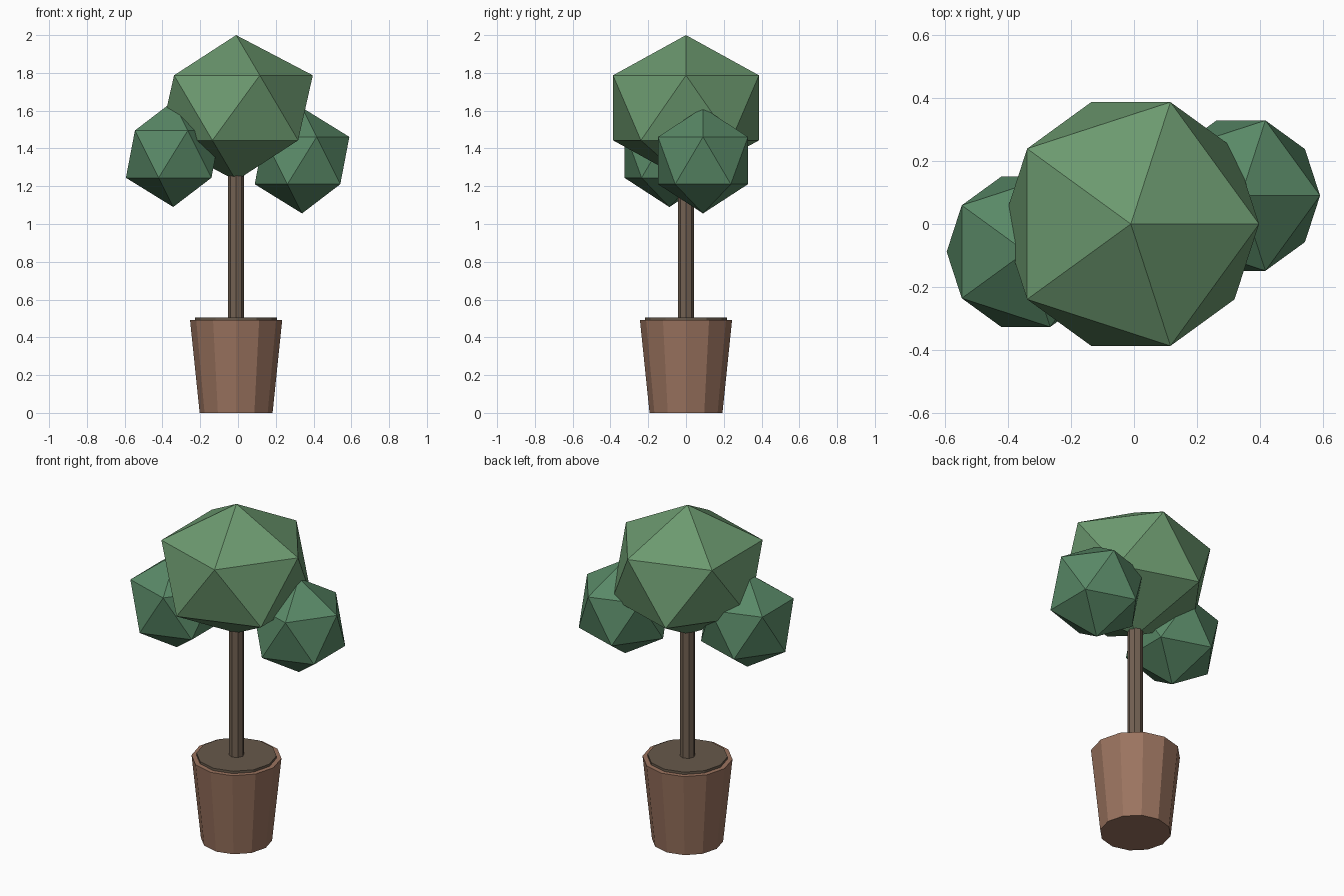
import bpy
from math import pi

if "Cube" in bpy.data.objects:
    bpy.data.objects.remove(bpy.data.objects["Cube"])

CX = -0.01  # trunk axis


def finish(name, color):
    ob = bpy.context.object
    ob.name = name
    mat = bpy.data.materials.new(name + "_color")
    mat.diffuse_color = (*color, 1)
    mat.use_nodes = True
    mat.node_tree.nodes["Principled BSDF"].inputs["Base Color"].default_value = mat.diffuse_color
    ob.data.materials.append(mat)
    return ob


def column(name, sides, r_bottom, r_top, z0, z1, color):
    bpy.ops.mesh.primitive_cone_add(vertices=sides, radius1=r_bottom, radius2=r_top,
                                    depth=z1 - z0, location=(CX, 0, (z0 + z1) / 2))
    return finish(name, color)


def foliage(name, center, r, color, squash=1.0):
    bpy.ops.mesh.primitive_ico_sphere_add(subdivisions=1, radius=r, location=center)
    ob = finish(name, color)
    ob.scale.z = squash
    return ob


# Pot, soil and trunk
column("pot", 12, 0.193, 0.244, 0.0, 0.492, (0.33, 0.175, 0.115))
column("soil", 12, 0.217, 0.217, 0.46, 0.506, (0.135, 0.10, 0.07))
column("trunk", 8, 0.042, 0.042, 0.48, 1.40, (0.17, 0.12, 0.085))

# Faceted foliage: one flattened crown and two smaller side clumps
foliage("crown", (CX, 0, 1.615), 0.454, (0.15, 0.32, 0.16), 0.848)
side_green = (0.10, 0.25, 0.135)
foliage("left_clump", (-0.343, -0.088, 1.37), 0.28, side_green)
foliage("right_clump", (0.339, 0.09, 1.336), 0.28, side_green)
